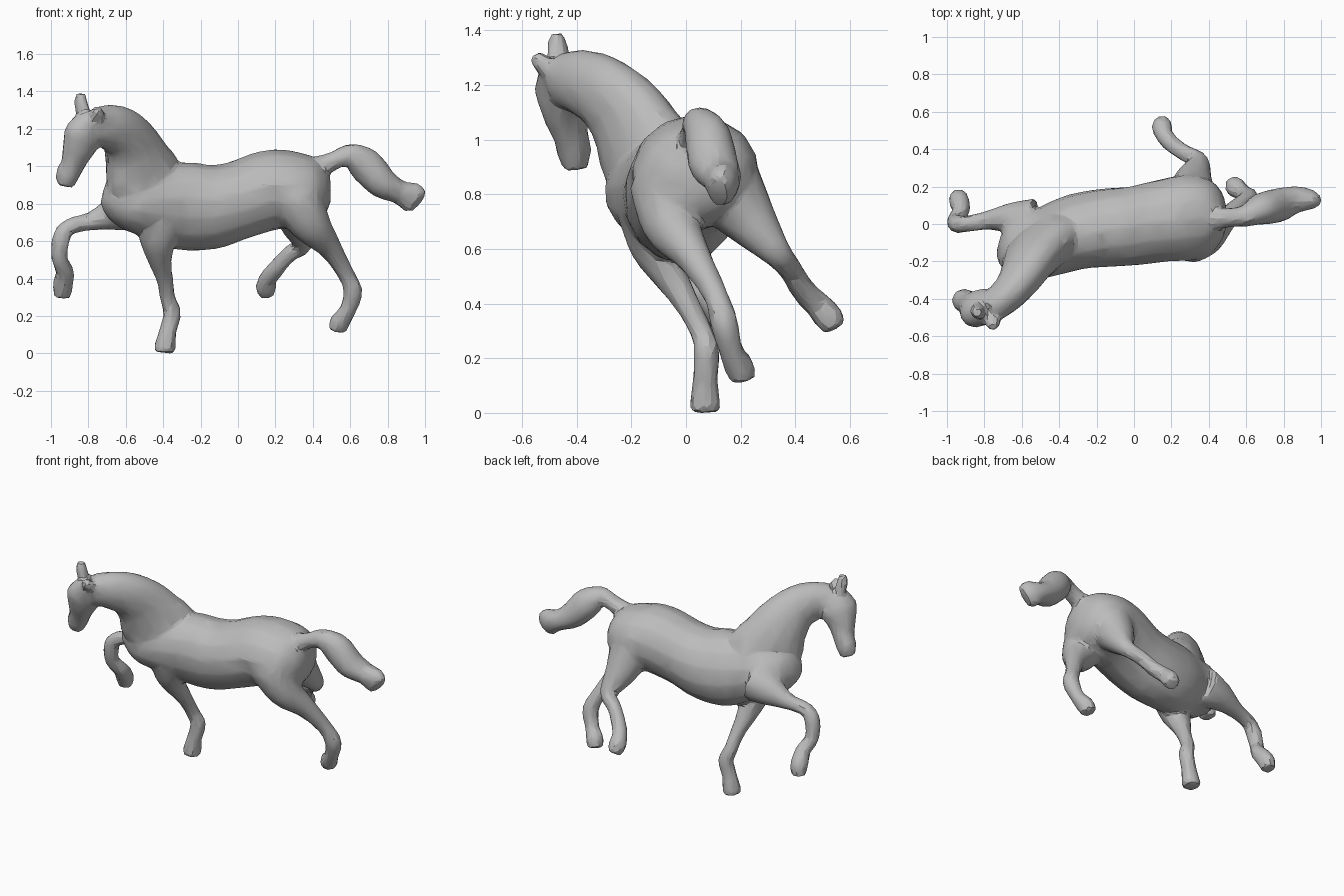
import bpy
import math
from mathutils import Vector

old = bpy.data.objects.get("Cube")
if old:
    bpy.data.objects.remove(old, do_unlink=True)

grey = bpy.data.materials.new("plain grey")
grey.use_nodes = True
grey.diffuse_color = (.5, .5, .5, 1)
grey.node_tree.nodes["Principled BSDF"].inputs["Base Color"].default_value = (.5, .5, .5, 1)

SIDES = 14
STEPS = 4
parts = []


def spline(a, b, c, d, t):
    """Smooth interpolation between stations b and c."""
    return [q + t / 2 * (r - p + t * (2 * p - 5 * q + 4 * r - s + t * (3 * (q - r) + s - p)))
            for p, q, r, s in zip(a, b, c, d)]


def loft(name, stations, side):
    """Tube through stations (x, y, z, half width along side, half depth)."""
    stations = [s if len(s) > 4 else s + (s[3],) for s in stations]
    padded = [stations[0]] + stations + [stations[-1]]
    path = []
    for i in range(len(stations) - 1):
        path += [spline(*padded[i:i + 4], k / STEPS) for k in range(STEPS)]
    path.append(list(stations[-1]))
    points = [Vector(p[:3]) for p in path]
    verts, faces = [], []
    last = len(path) - 1
    for i, p in enumerate(path):
        tangent = (points[min(i + 1, last)] - points[max(i - 1, 0)]).normalized()
        across = Vector(side)
        across = (across - tangent * across.dot(tangent)).normalized()
        deep = tangent.cross(across)
        for k in range(SIDES):
            a = math.tau * k / SIDES
            verts.append(points[i] + across * (math.cos(a) * p[3]) + deep * (math.sin(a) * p[4]))
    for i in range(last):
        for k in range(SIDES):
            n = (k + 1) % SIDES
            faces.append((i * SIDES + k, i * SIDES + n, (i + 1) * SIDES + n, (i + 1) * SIDES + k))
    faces.append(tuple(reversed(range(SIDES))))
    faces.append(tuple(last * SIDES + k for k in range(SIDES)))
    mesh = bpy.data.meshes.new(name)
    mesh.from_pydata(verts, [], faces)
    mesh.materials.append(grey)
    obj = bpy.data.objects.new(name, mesh)
    bpy.context.collection.objects.link(obj)
    parts.append(obj)


# Barrel, rolled slightly to one side
loft("torso", [
    (.495, .04, .86, .05, .06), (.47, .04, .86, .13, .12), (.41, .04, .86, .2, .175),
    (.3, .035, .865, .235, .205), (.17, .02, .865, .225, .215), (0, -.01, .81, .215, .21),
    (-.15, -.02, .775, .21, .23), (-.3, -.04, .78, .2, .24), (-.45, -.09, .8, .19, .2),
    (-.58, -.12, .815, .185, .165), (-.68, -.14, .84, .12, .11), (-.72, -.14, .85, .06, .06)],
    (0, 1, .3))

# Arched neck, turned aside
loft("neck", [
    (-.44, -.08, .85, .14, .21), (-.515, -.15, .95, .14, .22), (-.56, -.21, 1.07, .125, .18),
    (-.61, -.295, 1.16, .11, .145), (-.68, -.38, 1.2, .095, .125), (-.77, -.45, 1.21, .085, .1)],
    (-.6, .8, .1))

# Head, muzzle down
loft("head", [
    (-.77, -.47, 1.25, .065, .075), (-.82, -.45, 1.17, .09, .12), (-.855, -.44, 1.08, .08, .09),
    (-.885, -.42, 1, .063, .066), (-.91, -.41, .95, .065, .065), (-.925, -.405, .885, .048, .045)],
    (-.6, .7, .3))
loft("near_ear", [(-.82, -.46, 1.25, .05, .035), (-.84, -.47, 1.33, .042, .035),
                  (-.84, -.475, 1.385, .026)], (-.6, .7, .3))
loft("far_ear", [(-.76, -.47, 1.23, .06, .04), (-.755, -.525, 1.27, .045, .035),
                 (-.755, -.555, 1.305, .025)], (1, 0, 0))

# Legs, from the top down to the hoof
legs = {
    "standing_foreleg": [
        (-.42, -.14, .72, .11, .13), (-.43, -.12, .6, .085, .1), (-.415, -.05, .48, .062),
        (-.39, .01, .38, .046, .045), (-.375, .06, .28, .043), (-.35, .075, .21, .048),
        (-.375, .07, .11, .047), (-.39, .07, .03, .058), (-.395, .07, -.005, .055)],
    "raised_foreleg": [
        (-.54, .02, .77, .12, .13), (-.66, .03, .74, .085, .095), (-.78, .02, .7, .052),
        (-.9, 0, .67, .045), (-.945, 0, .61, .049), (-.955, .02, .5, .044),
        (-.925, .07, .43, .048), (-.935, .125, .36, .056), (-.94, .145, .29, .045)],
    "trailing_hind_leg": [
        (.31, -.06, .82, .15, .15), (.39, -.05, .68, .11, .11), (.49, .03, .56, .065),
        (.575, .11, .42, .046), (.615, .14, .32, .052), (.585, .165, .22, .045),
        (.545, .195, .16, .056), (.53, .21, .11, .047)],
    "tucked_hind_leg": [
        (.3, .14, .82, .15, .14), (.32, .24, .69, .1, .1), (.345, .335, .575, .055),
        (.27, .38, .52, .045), (.2, .43, .44, .047), (.16, .48, .39, .049),
        (.15, .52, .345, .056), (.155, .545, .3, .042)],
}
for name, stations in legs.items():
    loft(name, stations, (.3, 1, .3))

# Tail, carried high
loft("tail", [
    (.32, .03, .95, .08), (.42, .03, .98, .065), (.52, .035, 1.025, .052, .05),
    (.6, .045, 1.05, .06, .065), (.68, .08, 1, .085, .095), (.77, .1, .905, .092, .085),
    (.86, .13, .855, .075, .065), (.93, .13, .825, .06, .085), (.965, .115, .8, .04, .068)],
    (0, 1, 0))

# Fuse the parts into one carved surface
bpy.ops.object.select_all(action='DESELECT')
for obj in parts:
    obj.select_set(True)
bpy.context.view_layer.objects.active = parts[0]
bpy.ops.object.join()
horse = bpy.context.view_layer.objects.active
horse.name = "horse_body"

remesh = horse.modifiers.new("fuse", 'REMESH')
remesh.mode = 'VOXEL'
remesh.voxel_size = .012
soften = horse.modifiers.new("soften", 'SMOOTH')
soften.iterations = 12
facet = horse.modifiers.new("facet", 'DECIMATE')
facet.ratio = .06
for mod in ("fuse", "soften", "facet"):
    bpy.ops.object.modifier_apply(modifier=mod)
horse.data.materials.clear()
horse.data.materials.append(grey)
for poly in horse.data.polygons:
    poly.material_index = 0
bpy.ops.object.shade_smooth_by_angle(angle=math.radians(20))

# Stand the hooves on the ground
lowest = min(v.co.z for v in horse.data.vertices)
for v in horse.data.vertices:
    v.co.z -= lowest
